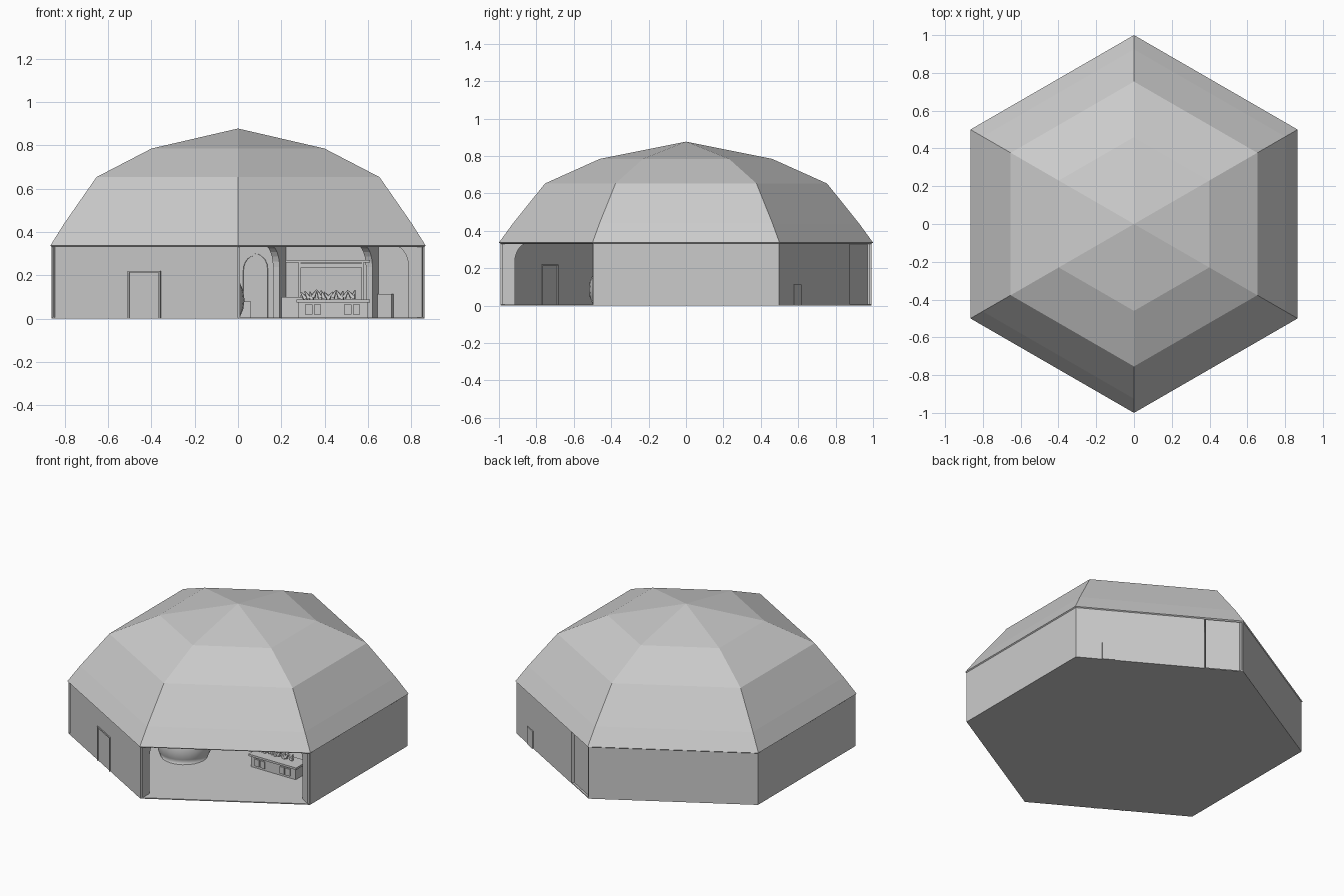
import bpy, bmesh, math, random
from mathutils import Matrix, Vector

cube = bpy.data.objects.get("Cube")
if cube:
    bpy.data.objects.remove(cube, do_unlink=True)

random.seed(4)
APOTHEM = math.cos(math.radians(30))
EAVE = 0.337

grey = bpy.data.materials.new("warm_grey")
grey.use_nodes = True
GREY = (0.6, 0.6, 0.6, 1)
grey.diffuse_color = GREY
grey.node_tree.nodes["Principled BSDF"].inputs["Base Color"].default_value = GREY


def spin(angle):
    return Matrix.Rotation(math.radians(angle), 4, 'Z')


def finish(name, bm, matrix=Matrix()):
    bmesh.ops.recalc_face_normals(bm, faces=bm.faces)
    mesh = bpy.data.meshes.new(name)
    bm.to_mesh(mesh)
    bm.free()
    mesh.materials.append(grey)
    obj = bpy.data.objects.new(name, mesh)
    obj.matrix_world = matrix
    bpy.context.collection.objects.link(obj)
    return obj


def prism(name, outline, offset, matrix=Matrix()):
    """Closed outline pushed along an offset vector."""
    bm = bmesh.new()
    face = bm.faces.new([bm.verts.new(p) for p in outline])
    new = bmesh.ops.extrude_face_region(bm, geom=[face])["geom"]
    verts = [g for g in new if isinstance(g, bmesh.types.BMVert)]
    bmesh.ops.translate(bm, vec=Vector(offset), verts=verts)
    return finish(name, bm, matrix)


def box(name, x0, x1, y0, y1, z0, z1, matrix=Matrix()):
    outline = [(x0, y0, z0), (x1, y0, z0), (x1, y1, z0), (x0, y1, z0)]
    return prism(name, outline, (0, 0, z1 - z0), matrix)


def wall(name, angle, u0=-0.5, u1=0.5, depth=0.006, thick=0.016):
    """Wall slab on one side of the hexagon, mitred at the corners."""
    def point(u, d):
        limit = 0.5 - d * math.tan(math.radians(30))
        return (APOTHEM - d, max(-limit, min(limit, u)), 0)
    outline = [point(u0, depth), point(u1, depth),
               point(u1, depth + thick), point(u0, depth + thick)]
    return prism(name, outline, (0, 0, EAVE), spin(angle))


def rib(name, angle, radius, u=0.0, thick=0.02):
    """Upright rib whose inner edge curves in under the roof."""
    curve = [(radius - 0.15 + 0.08 * math.cos(a), EAVE - 0.1 + 0.1 * math.sin(a))
             for a in [math.pi / 2 * i / 6 for i in range(7)]]
    edge = [(radius, 0), (radius - 0.07, 0)] + curve + [(radius, EAVE)]
    outline = [(x, u - thick / 2, z) for x, z in edge]
    return prism(name, outline, (0, thick, 0), spin(angle))


def door_frame(name, angle, u0, u1, top, bar=0.008):
    """Three thin bars standing proud of both wall faces."""
    x0, x1, m = APOTHEM - 0.028, APOTHEM, spin(angle)
    box(name + "_jamb_a", x0, x1, u0, u0 + bar, 0, top, m)
    box(name + "_jamb_b", x0, x1, u1 - bar, u1, 0, top, m)
    box(name + "_head", x0, x1, u0, u1, top - bar, top, m)


# Faceted dome roof
bm = bmesh.new()
rings = []
for r, z in [(1, EAVE), (0.925, 0.44), (0.754, 0.653), (0.46, 0.785)]:
    rings.append([bm.verts.new(spin(30 + 60 * k) @ Vector((r, 0, z))) for k in range(6)])
for low, high in zip(rings, rings[1:]):
    for k in range(6):
        n = (k + 1) % 6
        bm.faces.new((low[k], low[n], high[n], high[k]))
apex = bm.verts.new((0, 0, 0.877))
for k in range(6):
    bm.faces.new((rings[-1][k], rings[-1][(k + 1) % 6], apex))
roof = finish("dome_roof", bm)
shell = roof.modifiers.new("thickness", 'SOLIDIFY')
shell.thickness = 0.012
shell.offset = -1

# Floor slab
prism("floor", [spin(30 + 60 * k) @ Vector((0.992, 0, 0)) for k in range(6)], (0, 0, 0.006))

# Walls on five sides, the front left side stays open
for label, angle in [("left", 0), ("back_right", 120), ("right", 180)]:
    wall(label + "_wall", angle)
wall("front_right_wall", 240, u0=-0.478)
wall("front_right_corner_strip", 240, u1=-0.478, depth=0.016)
wall("back_left_wall", 60, u1=0.265)
wall("back_left_end_panel", 60, u0=0.275, depth=0.02)

# Doors
door_frame("front_door", 240, -0.09, 0.085, 0.22)
box("back_door", APOTHEM - 0.04, APOTHEM, -0.34, -0.265, 0, 0.113, spin(60))

# Ribs at the corners and on the back wall
for k in range(6):
    rib("corner_rib", 30 + 60 * k, 0.985)
for u in (0.25, -0.245):
    rib("wall_rib", 60, APOTHEM - 0.01, u, 0.035)

# Arched doorway trim on the back wall
arch = [(0.07 * math.cos(a), 0.23 + 0.07 * math.sin(a))
        for a in [math.pi * i / 10 for i in range(11)]]
outer = [(0.07, 0)] + arch + [(-0.07, 0)]
inner = [(u * 0.85, z - 0.01 if z else 0) for u, z in reversed(outer)]
prism("arched_trim", [(APOTHEM - 0.04, 0.39 + u, z) for u, z in outer + inner],
      (0.012, 0, 0), spin(60))

# Service counter with panelled front
box("counter", 0.28, 0.6, -0.27, -0.17, 0, 0.075)
box("counter_top", 0.27, 0.61, -0.28, -0.16, 0.075, 0.088)
for x in (0.31, 0.35, 0.49, 0.53):
    box("counter_panel", x, x + 0.033, -0.277, -0.27, 0.02, 0.065)
box("side_cabinet", 0.2, 0.3, -0.15, -0.07, 0, 0.1)
box("low_bench", 0.0, 0.06, 0.1, 0.2, 0, 0.08)

# Plants along the counter
bm = bmesh.new()
for i in range(14):
    place = Matrix.Translation((0.3 + 0.018 * i, -0.21, 0.105 + random.uniform(0, 0.012)))
    lean = Matrix.Rotation(random.uniform(-0.8, 0.8), 4, 'Y')
    bmesh.ops.create_cone(bm, segments=5, radius1=0.014, radius2=0.002, depth=0.04,
                          cap_ends=True, matrix=place @ lean)
finish("counter_plants", bm)

# Hanging board above the counter
box("board_rail", 0.22, 0.61, 0.3, 0.32, 0.26, 0.27)
box("board_panel", 0.29, 0.57, 0.305, 0.315, 0.235, 0.255)
for x in (0.28, 0.57):
    box("board_post", x, x + 0.01, 0.305, 0.315, 0, 0.262)

# Round booth on the floor
bm = bmesh.new()
bmesh.ops.create_uvsphere(bm, u_segments=24, v_segments=12, radius=0.16)
bmesh.ops.bisect_plane(bm, geom=bm.verts[:] + bm.edges[:] + bm.faces[:],
                       plane_co=(0, 0, -0.08), plane_no=(0, 0, -1), clear_outer=True)
booth = finish("round_booth", bm, Matrix.Translation((-0.13, -0.36, 0.086)))
for face in booth.data.polygons:
    face.use_smooth = True
